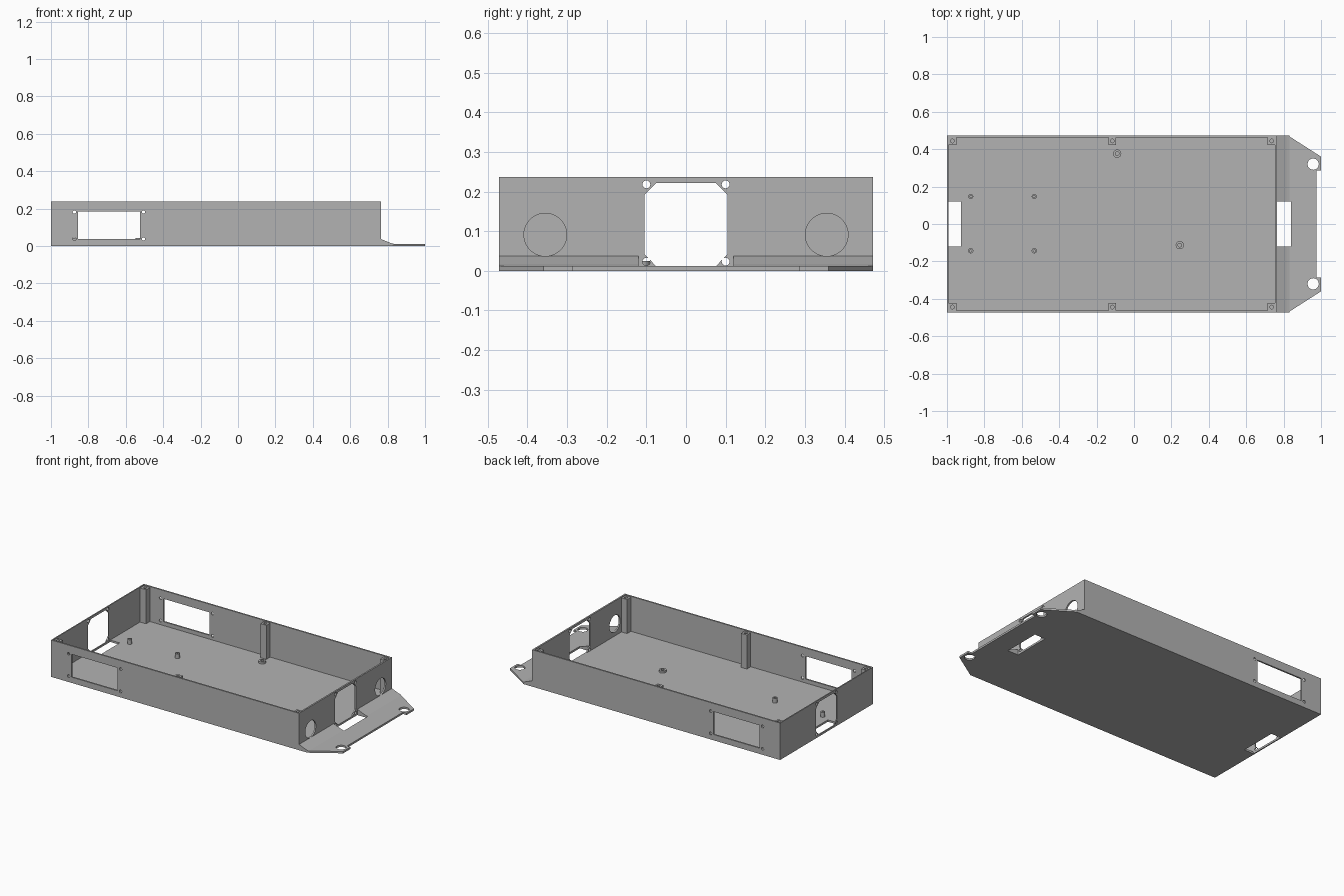
import bpy, bmesh, math
from mathutils import Vector

default = bpy.data.objects.get("Cube")
if default:
    bpy.data.objects.remove(default, do_unlink=True)

grey = bpy.data.materials.new("mid grey")
grey.use_nodes = True
colour = (0.45, 0.45, 0.45, 1)
grey.diffuse_color = colour
grey.node_tree.nodes["Principled BSDF"].inputs["Base Color"].default_value = colour

# Map a flat profile (u, v) and a depth w to x, y, z for each extrusion axis
MAPS = {
    "x": lambda u, v, w: (w, u, v),
    "y": lambda u, v, w: (u, w, v),
    "z": lambda u, v, w: (u, v, w),
}


def prism(name, outline, axis, low, high):
    """Extrude a closed outline along an axis."""
    bm = bmesh.new()
    face = bm.faces.new([bm.verts.new(MAPS[axis](u, v, low)) for u, v in outline])
    out = bmesh.ops.extrude_face_region(bm, geom=[face])["geom"]
    step = Vector(MAPS[axis](0, 0, high - low))
    bmesh.ops.translate(bm, vec=step, verts=[g for g in out if isinstance(g, bmesh.types.BMVert)])
    bmesh.ops.recalc_face_normals(bm, faces=bm.faces)
    mesh = bpy.data.meshes.new(name)
    bm.to_mesh(mesh)
    bm.free()
    mesh.materials.append(grey)
    obj = bpy.data.objects.new(name, mesh)
    bpy.context.collection.objects.link(obj)
    return obj


def rect(u0, u1, v0, v1):
    return [(u0, v0), (u1, v0), (u1, v1), (u0, v1)]


def circle(u, v, r, n=32):
    return [(u + r * math.cos(math.tau * i / n), v + r * math.sin(math.tau * i / n)) for i in range(n)]


def cut(obj, outline, axis, low, high):
    """Cut a prism out of an object."""
    cutter = prism("cutter", outline, axis, low, high)
    mod = obj.modifiers.new("cut", "BOOLEAN")
    mod.operation = "DIFFERENCE"
    mod.solver = "EXACT"
    mod.object = cutter
    bpy.context.view_layer.objects.active = obj
    bpy.ops.object.modifier_apply(modifier=mod.name)
    bpy.data.objects.remove(cutter, do_unlink=True)


def smooth(obj):
    bpy.ops.object.select_all(action="DESELECT")
    obj.select_set(True)
    bpy.context.view_layer.objects.active = obj
    bpy.ops.object.shade_smooth_by_angle(angle=math.radians(30))


END, SIDE, TOP, FLOOR, WALL = 0.765, 0.472, 0.237, 0.012, 0.01

# Floor with the mounting flange
half = [(END + 0.06, SIDE), (1, 0.36), (1, 0.285), (0.975, 0.285)]
outline = [(-1, -SIDE)] + [(x, -y) for x, y in half] + half[::-1] + [(-1, SIDE)]
floor = prism("floor_and_flange", outline, "z", 0, FLOOR)
for x0, x1 in ((-0.993, -0.925), (END, 0.84)):
    cut(floor, rect(x0, x1, -0.12, 0.12), "z", -0.1, 0.1)
for side in (-1, 1):
    cut(floor, circle(0.958, side * 0.32, 0.03), "z", -0.1, 0.1)
smooth(floor)

# Outer walls
walls = prism("walls", rect(-1, END, -SIDE, SIDE), "z", FLOOR, TOP)
cut(walls, rect(-1 + WALL * 0.7, END - WALL, -SIDE + WALL, SIDE - WALL), "z", -0.1, 0.5)

# Fan openings in both end walls
fan = [(0.075, 0.222), (0.105, 0.192), (0.105, 0.042), (0.075, FLOOR - 0.001)]
fan += [(-y, z) for y, z in fan[::-1]]
cut(walls, fan, "x", -1.2, 1.2)
for y in (-0.1, 0.1):
    for z in (0.023, 0.218):
        cut(walls, circle(y, z, 0.01, 16), "x", -1.2, 1.2)

# Side windows with screw holes
cut(walls, rect(-0.855, -0.525, 0.037, 0.184), "y", -1, 1)
for x in (-0.875, -0.505):
    for z in (0.038, 0.182):
        cut(walls, circle(x, z, 0.009, 16), "y", -1, 1)

# Round cable holes beside the fan on the flange end
for side in (-1, 1):
    cut(walls, circle(side * 0.355, 0.091, 0.054, 48), "x", 0.5, 1)
smooth(walls)

# Ramps bracing the flange against the end wall
ramp = [(END, FLOOR), (0.832, FLOOR), (0.815, 0.017), (END, 0.037)]
for name, side in (("left", 1), ("right", -1)):
    low, high = sorted((side * 0.12, side * SIDE))
    prism("flange_ramp_" + name, ramp, "y", low, high)

# Lid screw posts along the side walls
for place, x in (("end", -0.971), ("middle", -0.116), ("flange", 0.736)):
    for name, side in (("left", 1), ("right", -1)):
        y = side * 0.444
        post = prism(f"{place}_post_{name}", rect(x - 0.021, x + 0.021, y - 0.021, y + 0.021),
                     "z", FLOOR, TOP - 0.006)
        cut(post, circle(x, y, 0.01, 16), "z", 0.15, 0.3)
        smooth(post)


# Hollow standoffs on the floor
def standoff(name, x, y, radius, hole, height):
    obj = prism(name, circle(x, y, radius), "z", FLOOR, height)
    cut(obj, circle(x, y, hole, 16), "z", FLOOR + 0.002, 0.2)
    smooth(obj)


for x in (-0.873, -0.533):
    for y in (-0.143, 0.147):
        standoff("board_standoff", x, y, 0.014, 0.006, 0.042)
for x, y in ((-0.09, 0.376), (0.245, -0.113)):
    standoff("round_mount", x, y, 0.022, 0.01, 0.025)
